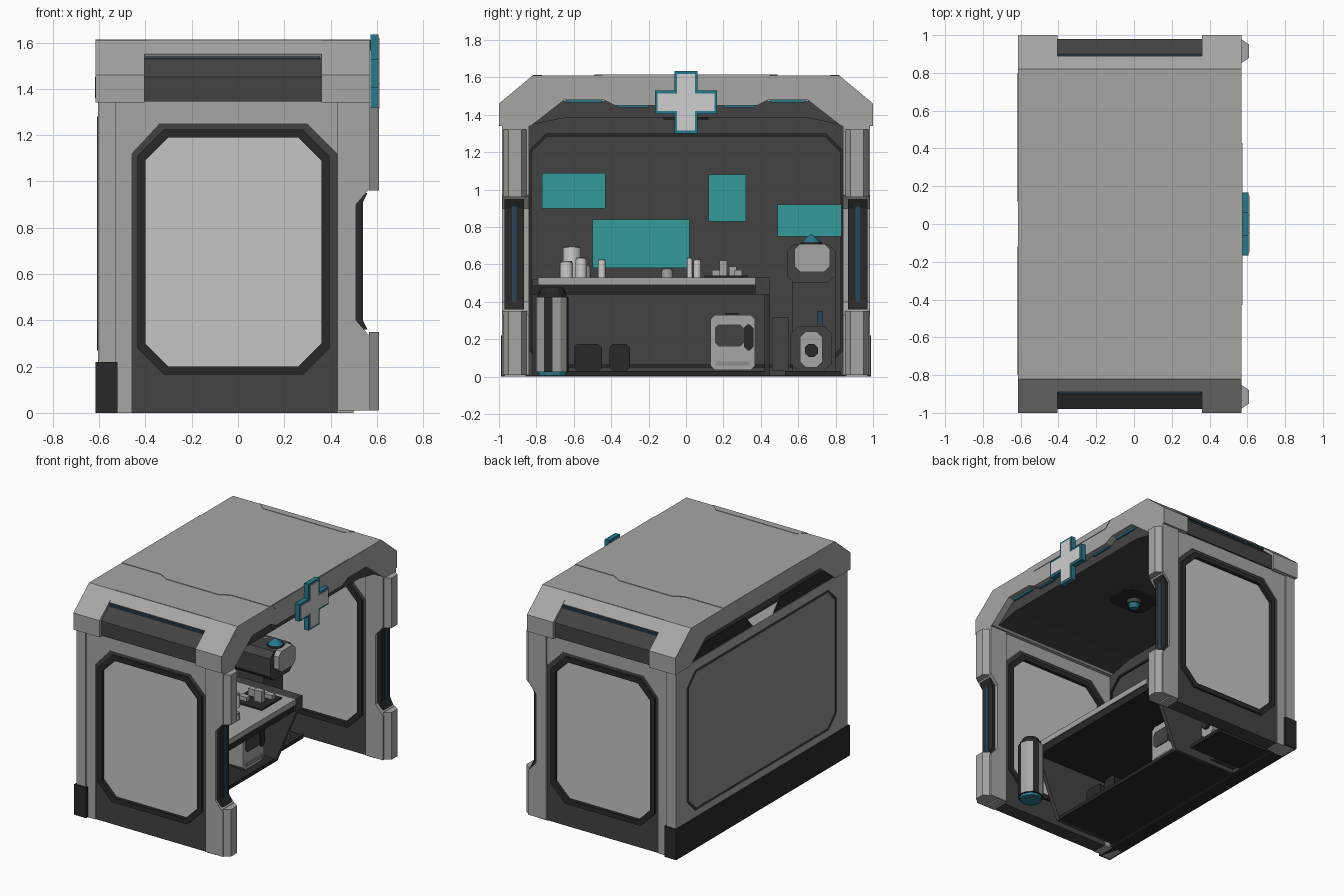
import bpy, bmesh, math
from mathutils import Matrix, Vector

if "Cube" in bpy.data.objects:
    bpy.data.objects.remove(bpy.data.objects["Cube"])


def material(name, r, g, b):
    m = bpy.data.materials.new(name)
    m.diffuse_color = (r, g, b, 1)
    m.use_nodes = True
    m.node_tree.nodes["Principled BSDF"].inputs["Base Color"].default_value = m.diffuse_color
    return m


LIGHT = material("light grey", .38, .38, .37)
PANEL = material("mid grey", .27, .27, .27)
DARK = material("dark grey", .055, .055, .055)
BLACK = material("near black", .022, .022, .023)
GLASS = material("pale window", .56, .56, .56)
WHITE = material("off white", .62, .62, .62)
TEAL = material("deep teal", .02, .19, .26)
SCREEN = material("screen teal", .035, .33, .33)
BLUE = material("dark blue", .02, .06, .10)


def finish(name, bm, *mats):
    bmesh.ops.recalc_face_normals(bm, faces=bm.faces)
    me = bpy.data.meshes.new(name)
    bm.to_mesh(me)
    bm.free()
    for m in mats:
        me.materials.append(m)
    ob = bpy.data.objects.new(name, me)
    bpy.context.collection.objects.link(ob)
    return ob


def place(p, axis, d):
    return {'x': (d, p[0], p[1]), 'y': (p[0], d, p[1]), 'z': (p[0], p[1], d)}[axis]


def prism(name, pts, axis, a, b, mat):
    """Extrude a 2D outline along an axis from a to b."""
    bm = bmesh.new()
    va = [bm.verts.new(place(p, axis, a)) for p in pts]
    vb = [bm.verts.new(place(p, axis, b)) for p in pts]
    bm.faces.new(va)
    bm.faces.new(vb)
    for i in range(len(pts)):
        j = (i + 1) % len(pts)
        bm.faces.new((va[i], va[j], vb[j], vb[i]))
    return finish(name, bm, mat)


def ring(name, outer, inner, axis, a, b, mat):
    """Flat frame between two outlines of equal point count."""
    bm = bmesh.new()
    loops = [[bm.verts.new(place(p, axis, d)) for p in o]
             for o, d in ((outer, a), (outer, b), (inner, b), (inner, a))]
    n = len(outer)
    for k in range(4):
        u, v = loops[k], loops[(k + 1) % 4]
        for i in range(n):
            j = (i + 1) % n
            bm.faces.new((u[i], u[j], v[j], v[i]))
    return finish(name, bm, mat)


def box(name, x0, x1, y0, y1, z0, z1, mat):
    return prism(name, [(x0, y0), (x1, y0), (x1, y1), (x0, y1)], 'z', z0, z1, mat)


def octagon(u0, u1, v0, v1, c):
    return [(u0 + c, v0), (u1 - c, v0), (u1, v0 + c), (u1, v1 - c),
            (u1 - c, v1), (u0 + c, v1), (u0, v1 - c), (u0, v0 + c)]


def mirrored(half):
    """Half outline (u > 0, top to bottom) closed by its reflection."""
    return half + [(-u, v) for u, v in reversed(half)]


def cyl(name, x, y, z0, z1, r, mat, r2=None, seg=16):
    bm = bmesh.new()
    bmesh.ops.create_cone(bm, cap_ends=True, segments=seg, radius1=r, radius2=r if r2 is None else r2,
                          depth=z1 - z0, matrix=Matrix.Translation((x, y, (z0 + z1) / 2)))
    return finish(name, bm, mat)


# Roof: two full end sections, a middle section with recessed sides
full = mirrored([(.82, 1.61), (1, 1.46), (1, 1.34), (.83, 1.34), (.65, 1.48)])
mid = mirrored([(.82, 1.61), (.89, 1.55), (.88, 1.53), (.87, 1.34), (.83, 1.34), (.65, 1.48)])
prism("roof_back_section", full, 'x', -.615, -.405, LIGHT)
prism("roof_middle_section", mid, 'x', -.405, .36, LIGHT)
prism("roof_front_section", full, 'x', .36, .57, LIGHT)
prism("ceiling", mirrored([(.66, 1.475), (.84, 1.345), (.64, 1.385)]), 'x', -.55, .52, DARK)
prism("front_fascia_lip", mirrored([(.45, 1.485), (.38, 1.45)]), 'x', .5, .57, LIGHT)
prism("fascia_raised_plate", mirrored([(.43, 1.61), (.38, 1.565)]), 'x', .57, .574, LIGHT)
prism("roof_centre_plate", mirrored([(.57, .45), (.26, .45), (.19, .49)])[:3] +
      [(-.23, .49), (-.30, .45), (-.615, .45), (-.615, -.45), (-.30, -.45), (-.23, -.49),
       (.19, -.49), (.26, -.45), (.57, -.45)], 'z', 1.608, 1.614, LIGHT)
for s in (1, -1):
    prism("roof_side_vent", [(s * y, z) for y, z in
          ((.86, 1.53), (.89, 1.53), (.98, 1.45), (.98, 1.345), (.86, 1.345))], 'x', -.405, .36, DARK)
    box("vent_blue_strip", -.4, .355, s * .87, s * .9, 1.528, 1.54, BLUE)
    prism("roof_lip_plate", [(-.40, s * .82), (-.34, s * .77), (.30, s * .77), (.36, s * .82)],
          'z', 1.608, 1.613, LIGHT)
    prism("rear_vent", [(s * .12, 1.36), (s * .8, 1.36), (s * .68, 1.45), (s * .2, 1.45)],
          'x', -.618, -.61, BLACK)
    box("fascia_teal_strip", .52, .535, s * .45, s * .64, 1.465, 1.48, TEAL)
    box("fascia_teal_dash", .52, .535, s * .2, s * .37, 1.44, 1.452, TEAL)

# Ceiling lamp
prism("lamp_plate", octagon(-.15, .15, -.12, .12, .04), 'z', 1.375, 1.386, BLACK)
cyl("lamp_collar", 0, 0, 1.345, 1.38, .05, DARK)
cyl("lamp_bulb", 0, 0, 1.315, 1.345, .025, TEAL, .04)

# Side walls with windows and notched front posts
window = octagon(-.40, .36, .20, 1.19, .10)
frame = octagon(-.435, .395, .165, 1.225, .115)
panel = [(-.32, 0), (.28, 0), (.43, 0), (.43, 1.12), (.30, 1.25), (-.34, 1.25), (-.46, 1.12), (-.46, 0)]
arch = [(-.605, 0), (-.605, 1.345), (.5, 1.345), (.5, 0)] + panel[2:]
post = [(.43, .01), (.57, .01), (.57, .33), (.51, .40), (.51, .90), (.57, .97), (.57, 1.345), (.43, 1.345)]
for s in (1, -1):
    prism("side_wall", arch, 'y', s * .855, s * .97, LIGHT)
    ring("side_dark_panel", panel, frame, 'y', s * .86, s * .965, DARK)
    ring("window_frame", frame, window, 'y', s * .845, s * .98, BLACK)
    prism("window", window, 'y', s * .87, s * .955, GLASS)
    box("back_post", -.605, -.53, s * .85, s * .98, 0, 1.345, LIGHT)
    prism("front_post", post, 'y', s * .84, s * .985, LIGHT)
    ridge = [(.565, s * .85), (.61, s * .88), (.61, s * .95), (.565, s * .98)]
    prism("post_lower_ridge", ridge, 'z', .01, .35, LIGHT)
    prism("post_upper_ridge", ridge, 'z', .96, 1.32, LIGHT)
    prism("post_notch_insert", [(.5, .36), (.56, .36), (.535, .41), (.535, .90), (.56, .95), (.5, .95)],
          'y', s * .865, s * .97, BLACK)
    box("post_blue_strip", .53, .54, s * .905, s * .93, .40, .93, BLUE)

# Back wall
box("back_wall", -.605, -.51, -.97, .97, .01, 1.345, LIGHT)
box("back_wall_base", -.615, -.52, -.99, .99, 0, .22, BLACK)
box("back_wall_lining", -.515, -.50, -.85, .85, .005, 1.39, DARK)
ring("back_panel_rim", octagon(-.85, .85, .27, 1.28, .09), octagon(-.835, .835, .285, 1.265, .085),
     'x', -.61, -.6, DARK)
prism("back_panel", octagon(-.835, .835, .285, 1.265, .085), 'x', -.607, -.6, PANEL)
ring("lining_rim", octagon(-.84, .84, .05, 1.30, .09), octagon(-.825, .825, .065, 1.285, .085),
     'x', -.50, -.49, BLACK)
for y0, y1, z0, z1 in ((-.77, -.43, .90, 1.09), (-.5, .02, .58, .84), (.12, .32, .83, 1.08), (.49, .83, .75, .92)):
    box("wall_screen", -.492, -.487, y0, y1, z0, z1, SCREEN)

# Cross sign
def cross(r, w):
    q = [(w, r), (w, w), (r, w)]
    q += [(v, -u) for u, v in q]
    q += [(-u, -v) for u, v in q]
    return [(u, v + 1.467) for u, v in dict.fromkeys(q)]


prism("cross_sign_body", cross(.167, .062), 'x', .572, .607, TEAL)
prism("cross_sign_face", cross(.152, .047), 'x', .6, .611, WHITE)

# Counter with slanted ends and low shelf
box("counter_top", -.5, .2, -.79, .37, .49, .53, LIGHT)
box("counter_tray_end", -.5, .2, .37, .45, .44, .53, DARK)
box("counter_underframe", -.5, .19, -.82, .45, .44, .49, BLACK)
box("counter_shelf", -.5, 0, -.80, .44, .005, .03, BLACK)
for y in (-.82, .42):
    prism("counter_end_panel", [(-.5, .005), (0, .005), (.19, .46), (.19, .52), (-.5, .52)], 'y', y, y + .03, DARK)

# Crate and boxes on the shelf
prism("crate", octagon(.13, .37, .035, .33, .025), 'x', -.3, -.05, LIGHT)
prism("crate_opening", octagon(.155, .31, .16, .28, .02), 'x', -.06, -.044, DARK)
prism("crate_latch", octagon(.31, .36, .14, .28, .02), 'x', -.06, -.038, BLACK)
box("crate_foot", -.28, -.044, .16, .34, .06, .08, PANEL)
box("crate_handle", -.2, -.12, .21, .28, .32, .34, BLACK)
for y0, y1 in ((-.60, -.45), (-.41, -.30)):
    prism("storage_box", octagon(y0, y1, .03, .175, .02), 'x', -.25, -.08, BLACK)

# Waste bin
bm = bmesh.new()
bmesh.ops.create_cone(bm, cap_ends=True, segments=12, radius1=.088, radius2=.088, depth=.4,
                      matrix=Matrix.Translation((.32, -.715, .225)))
for f in bm.faces:
    c = f.calc_center_median() - Vector((.32, -.715, .225))
    slot = int(math.degrees(math.atan2(c.y, c.x)) % 360 // 30)
    f.material_index = 1 if abs(c.z) > .1 or slot % 3 == 2 else 0
finish("bin_body", bm, LIGHT, BLACK)
cyl("bin_foot", .32, -.715, .005, .03, .075, TEAL, seg=12)
cyl("bin_rim", .32, -.715, .425, .45, .075, BLACK, seg=12)
cyl("bin_lid", .32, -.715, .45, .48, .07, BLACK, .055, seg=12)

# Dispenser
box("dispenser_base", -.5, -.06, .53, .83, .005, .03, BLACK)
box("dispenser_column", -.48, -.2, .57, .80, .03, .56, DARK)
prism("dispenser_head_dark", octagon(.54, .80, .50, .71, .04), 'x', -.46, -.12, DARK)
prism("dispenser_head", octagon(.58, .77, .56, .71, .03), 'x', -.3, -.08, LIGHT)
prism("dispenser_lower", octagon(.56, .78, .03, .27, .04), 'x', -.4, -.13, DARK)
prism("dispenser_tap_plate", octagon(.61, .73, .05, .24, .03), 'x', -.15, -.09, LIGHT)
prism("dispenser_tap", octagon(.635, .705, .105, .175, .02), 'x', -.1, -.07, BLACK)
box("dispenser_tube", -.2, -.18, .70, .73, .27, .35, BLUE)
box("dispenser_side_unit", -.5, -.3, .46, .55, .03, .32, DARK)
cyl("dispenser_dome_collar", -.17, .67, .69, .72, .065, BLACK, .055)
cyl("dispenser_dome", -.17, .67, .72, .74, .05, TEAL, .03)
cyl("dispenser_dome_tip", -.17, .67, .74, .76, .03, TEAL, .005)

# Things on the counter: x, y, height, radius
for x, y, h, r in ((-.1, -.64, .08, .035), (-.2, -.61, .16, .048), (0, -.56, .10, .03), (-.08, -.54, .06, .03),
                   (.05, -.45, .09, .02), (.05, -.1, .04, .03), (-.1, .02, .10, .015), (-.05, .06, .09, .02)):
    cyl("counter_jar", x, y, .53, .53 + h, r, WHITE if h > .07 else LIGHT)
    cyl("jar_lid", x, y, .53 + h, .537 + h, r * .85, PANEL)
box("instrument_tray", -.12, .12, .10, .33, .53, .54, BLACK)
for x, y, h in ((-.06, .16, .03), (.03, .20, .08), (-.05, .25, .05), (.06, .28, .03)):
    box("tray_instrument", x - .03, x + .03, y - .02, y + .02, .54, .54 + h, LIGHT)
